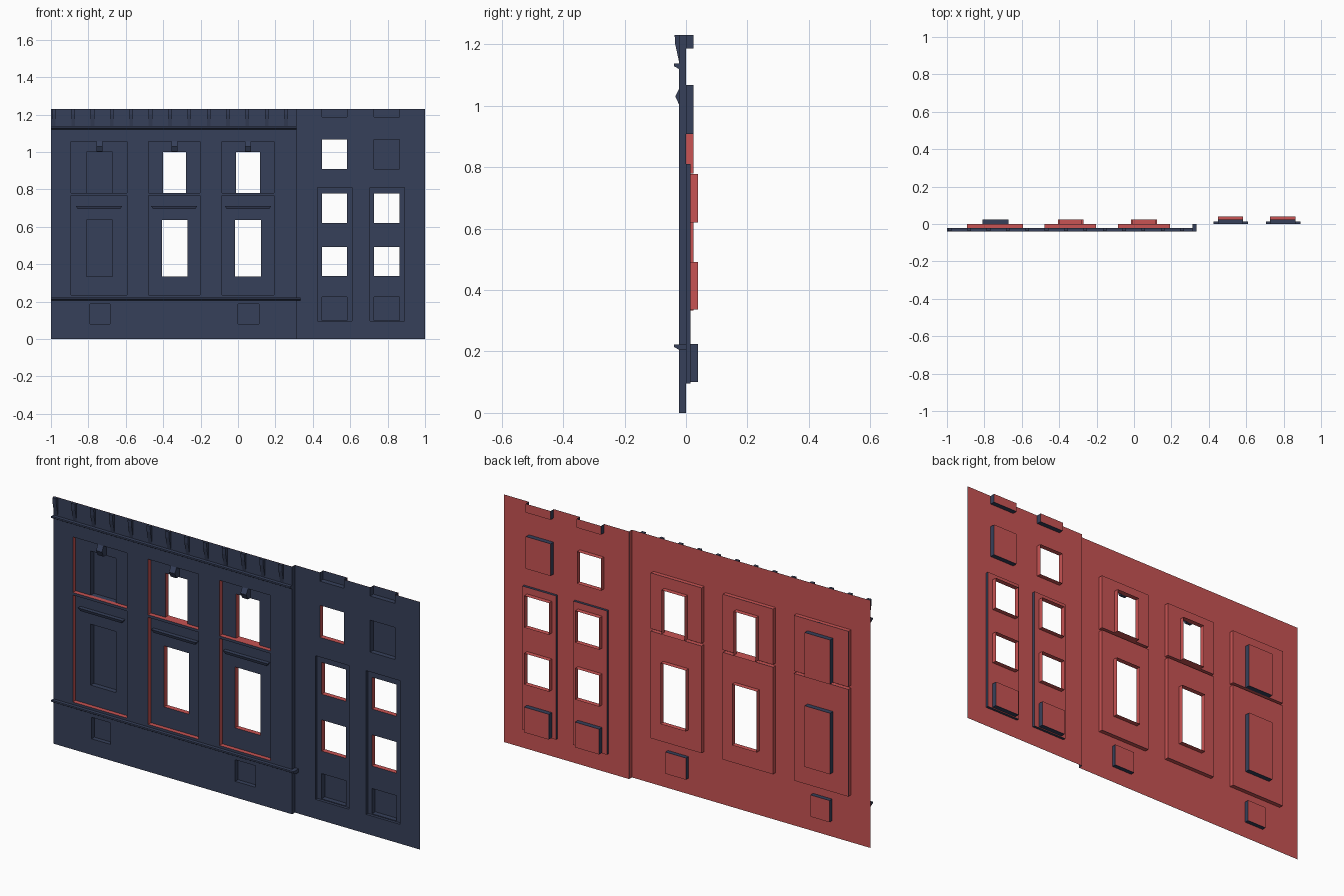
import bpy, bmesh

if "Cube" in bpy.data.objects:
    bpy.data.objects.remove(bpy.data.objects["Cube"])

def material(name, rgb):
    m = bpy.data.materials.new(name)
    m.diffuse_color = (*rgb, 1)
    m.use_nodes = True
    m.node_tree.nodes["Principled BSDF"].inputs["Base Color"].default_value = m.diffuse_color
    return m

NAVY, RED = 0, 1
MATS = [material("navy_face", (0.037, 0.051, 0.102)), material("red_back", (0.58, 0.087, 0.087))]
SKIN = 0.0015                     # gap between the navy skin and its red back
FRONT, PANEL, NICHE = -0.022, 0.0, 0.025
STRIP, DEEP = 0.014, 0.039
TOP, SPLIT = 1.23, 0.313


class Part:
    """Collects coloured faces and turns them into one named object."""
    def __init__(self, name):
        self.name, self.bm = name, bmesh.new()

    def face(self, pts, mat):
        f = self.bm.faces.new([self.bm.verts.new(p) for p in pts])
        f.material_index = mat

    def sheet(self, rect, y, holes=()):
        """Upright sheet, navy in front and red behind, with rectangular holes."""
        x0, x1, z0, z1 = rect
        xs = sorted({x0, x1, *[v for h in holes for v in h[:2]]})
        zs = sorted({z0, z1, *[v for h in holes for v in h[2:]]})
        for a, b in zip(xs, xs[1:]):
            for c, d in zip(zs, zs[1:]):
                mx, mz = (a + b) / 2, (c + d) / 2
                if any(h[0] < mx < h[1] and h[2] < mz < h[3] for h in holes):
                    continue
                self.face([(a, y, c), (b, y, c), (b, y, d), (a, y, d)], NAVY)
                w = y + SKIN
                self.face([(a, w, d), (b, w, d), (b, w, c), (a, w, c)], RED)

    def reveal(self, rect, y0, y1, mat, open_top=False):
        """Four sides of a recess, facing outwards."""
        x0, x1, z0, z1 = rect
        c = [(x0, z0), (x1, z0), (x1, z1), (x0, z1)]
        for i in range(4):
            if open_top and i == 2:
                continue
            (ax, az), (bx, bz) = c[i], c[(i + 1) % 4]
            self.face([(ax, y0, az), (bx, y0, bz), (bx, y1, bz), (ax, y1, az)], mat)

    def window(self, rect, y0, y1, blind, open_top=False):
        self.reveal(rect, y0, y1, NAVY if blind else RED, open_top)
        if blind:
            self.sheet(rect, y1)

    def bar(self, x0, x1, profile, taper=0.0):
        """Solid navy bar along x from a (y, z) profile; lower points are drawn in by taper."""
        zmax = max(z for _, z in profile)
        inset = [taper if z < zmax else 0 for _, z in profile]
        a = [(x0 + t, y, z) for t, (y, z) in zip(inset, profile)]
        b = [(x1 - t, y, z) for t, (y, z) in zip(inset, profile)]
        n = len(profile)
        self.face(a[::-1], NAVY)
        self.face(b, NAVY)
        for i in range(n):
            j = (i + 1) % n
            self.face([a[i], a[j], b[j], b[i]], NAVY)

    def finish(self):
        me = bpy.data.meshes.new(self.name)
        self.bm.to_mesh(me)
        self.bm.free()
        for m in MATS:
            me.materials.append(m)
        bpy.context.collection.objects.link(bpy.data.objects.new(self.name, me))


# Main facade bays: panel x-range, upper window x-range, lower window x-range, blind
bays = [
    ((-0.893, -0.594), (-0.81, -0.67), (-0.81, -0.67), True),
    ((-0.479, -0.203), (-0.40, -0.278), (-0.406, -0.27), False),
    ((-0.086, 0.193), (-0.01, 0.118), (-0.016, 0.123), False),
]
cellars = [(-0.79, -0.685, 0.08, 0.187), (0.0, 0.113, 0.08, 0.187)]

# Main wall with panel and cellar openings, and its return at the right
holes = list(cellars)
for p, *_ in bays:
    holes += [(*p, 0.78, 1.056), (*p, 0.235, 0.767)]
wall = Part("main_wall")
wall.sheet((-1, SPLIT, 0, TOP), FRONT, holes)
wall.face([(SPLIT, FRONT, 0), (SPLIT, 0, 0), (SPLIT, 0, TOP), (SPLIT, FRONT, TOP)], NAVY)
r = SPLIT - SKIN
wall.face([(r, FRONT, 0), (r, FRONT, TOP), (r, 0, TOP), (r, 0, 0)], RED)
wall.finish()

# Blind cellar windows
cellar = Part("cellar_windows")
for c in cellars:
    cellar.window(c, FRONT, PANEL, True)
cellar.finish()

# Recessed bay panels with windows, sill mouldings and keystones
for n, (p, up, low, blind) in enumerate(bays, 1):
    bay = Part(f"bay_{n}")
    for z0, z1, w in ((0.78, 1.056, (*up, 0.78, 1.0)), (0.235, 0.767, (*low, 0.333, 0.636))):
        bay.reveal((*p, z0, z1), FRONT, PANEL, RED)
        bay.sheet((*p, z0, z1), PANEL, [w])
        bay.window(w, PANEL, NICHE, blind)
    bay.finish()
    mid = (up[0] + up[1]) / 2
    trim = Part(f"bay_trim_{n}")
    cx = (p[0] + p[1]) / 2
    trim.bar(cx - 0.123, cx + 0.123, [(0, 0.695), (0, 0.71), (-0.02, 0.71), (-0.015, 0.695)], 0.01)
    trim.bar(mid - 0.016, mid + 0.016,
             [(0, 1.003), (0, 1.056), (FRONT, 1.056), (-0.035, 1.03), (FRONT, 1.003)])
    trim.finish()

# String courses
courses = Part("string_courses")
for z, x1 in ((0.223, 0.333), (1.137, SPLIT)):
    courses.bar(-1, x1, [(FRONT, z - 0.018), (FRONT, z), (-0.039, z), (-0.039, z - 0.008)])
courses.bar(SPLIT, 0.333, [(0, 0.205), (0, 0.223), (FRONT, 0.223), (FRONT, 0.205)])
courses.finish()

# Sloping brackets below the eaves
brackets = Part("eaves_brackets")
for i in range(13):
    x = -0.985 + i * 0.1035
    brackets.bar(x - 0.01, x + 0.01, [(FRONT, 1.14), (FRONT, TOP), (-0.037, TOP), (-0.035, 1.2)])
brackets.finish()

# Right wing: two window columns, each with a tall recessed strip
columns = [((0.425, 0.61), (0.45, 0.583), False), ((0.705, 0.89), (0.727, 0.863), True)]
wing = Part("side_wall")
holes = []
for s, w, _ in columns:
    holes += [(*s, 0.096, 0.81), (*w, 0.908, 1.067), (*w, 1.187, TOP)]
wing.sheet((SPLIT, 1, 0, TOP), 0, holes)
wing.finish()

for n, (s, w, blind) in enumerate(columns, 1):
    col = Part(f"window_column_{n}")
    strip = (*s, 0.096, 0.81)
    lower = [((*w, 0.1, 0.225), True), ((*w, 0.337, 0.492), False), ((*w, 0.62, 0.778), False)]
    col.reveal(strip, 0, STRIP, NAVY)
    col.sheet(strip, STRIP, [q for q, _ in lower])
    for q, shut in lower:
        col.window(q, STRIP, DEEP, shut)
    col.window((*w, 0.908, 1.067), 0, NICHE, blind)
    col.window((*w, 1.187, TOP), 0, NICHE, True, open_top=True)
    col.finish()
